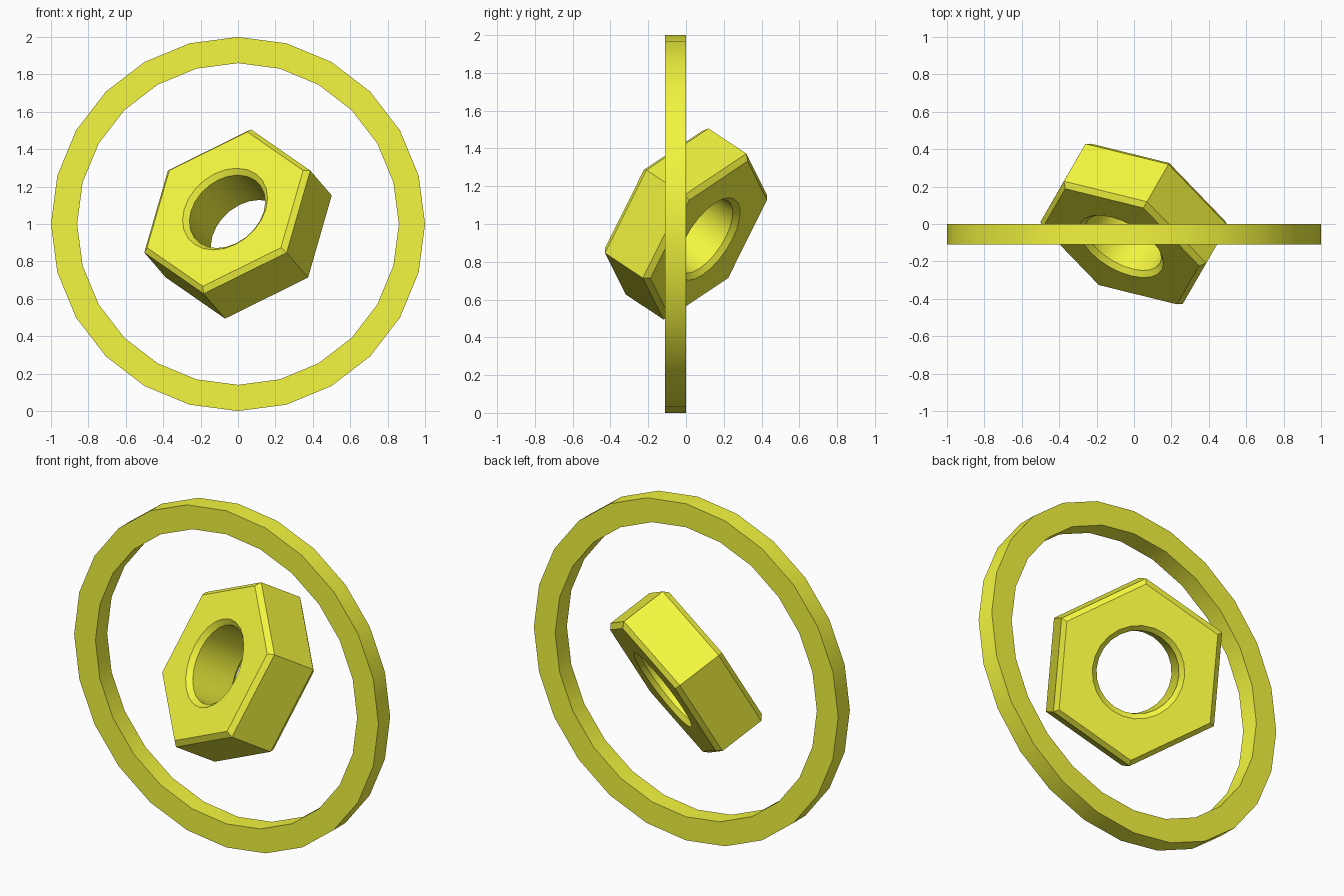
import bpy, bmesh
from math import cos, sin, radians
from mathutils import Matrix, Vector

if "Cube" in bpy.data.objects:
    bpy.data.objects.remove(bpy.data.objects["Cube"])

SIDES = 24

yellow = bpy.data.materials.new("yellow")
yellow.diffuse_color = (0.9, 0.92, 0.05, 1)
yellow.use_nodes = True
yellow.node_tree.nodes["Principled BSDF"].inputs["Base Color"].default_value = yellow.diffuse_color


def circle(r):
    return lambda deg: r


def hexagon(r):
    # radius of a hexagon with a corner at 0 degrees
    return lambda deg: r * cos(radians(30)) / cos(radians(deg % 60 - 30))


def lathe(name, profile, axis, start, centre):
    """Closed band of loops; each profile entry is (radius function, height)."""
    bm = bmesh.new()
    loops = []
    for radius, h in profile:
        loop = []
        for i in range(SIDES):
            deg = 360 * i / SIDES
            r, t = radius(deg), radians(deg)
            loop.append(bm.verts.new((r * cos(t), r * sin(t), h)))
        loops.append(loop)
    for k, a in enumerate(loops):
        b = loops[(k + 1) % len(loops)]
        for i in range(SIDES):
            j = (i + 1) % SIDES
            bm.faces.new((a[i], a[j], b[j], b[i]))
    # orient local z along axis, local x along start
    z = Vector(axis).normalized()
    y = z.cross(Vector(start)).normalized()
    x = y.cross(z)
    m = Matrix((x, y, z)).transposed().to_4x4()
    bm.transform(Matrix.Translation(centre) @ m)
    bmesh.ops.recalc_face_normals(bm, faces=bm.faces)
    me = bpy.data.meshes.new(name)
    bm.to_mesh(me)
    bm.free()
    ob = bpy.data.objects.new(name, me)
    bpy.context.collection.objects.link(ob)
    me.materials.append(yellow)
    bpy.ops.object.select_all(action='DESELECT')
    ob.select_set(True)
    bpy.context.view_layer.objects.active = ob
    bpy.ops.object.shade_smooth_by_angle(angle=radians(20))
    return ob


# Thin outer ring
lathe("outer_ring",
      [(circle(1.0), -0.11), (circle(1.0), 0.0),
       (circle(0.86), 0.0), (circle(0.86), -0.11)],
      (0, 1, 0), (1, 0, 0), (0, 0, 1))

# Tilted hex nut with chamfered rims and bore
R, HOLE, H, C = 0.507, 0.225, 0.16, 0.027
lathe("hex_nut",
      [(hexagon(R * 0.94), -H), (hexagon(R), C - H),
       (hexagon(R), H - C), (hexagon(R * 0.94), H),
       (circle(HOLE + C), H), (circle(HOLE), H - C),
       (circle(HOLE), C - H), (circle(HOLE + C), -H)],
      (0.115, 0.2, -0.133), (0.127, 0.22, 0.4385), (0, 0, 1))
